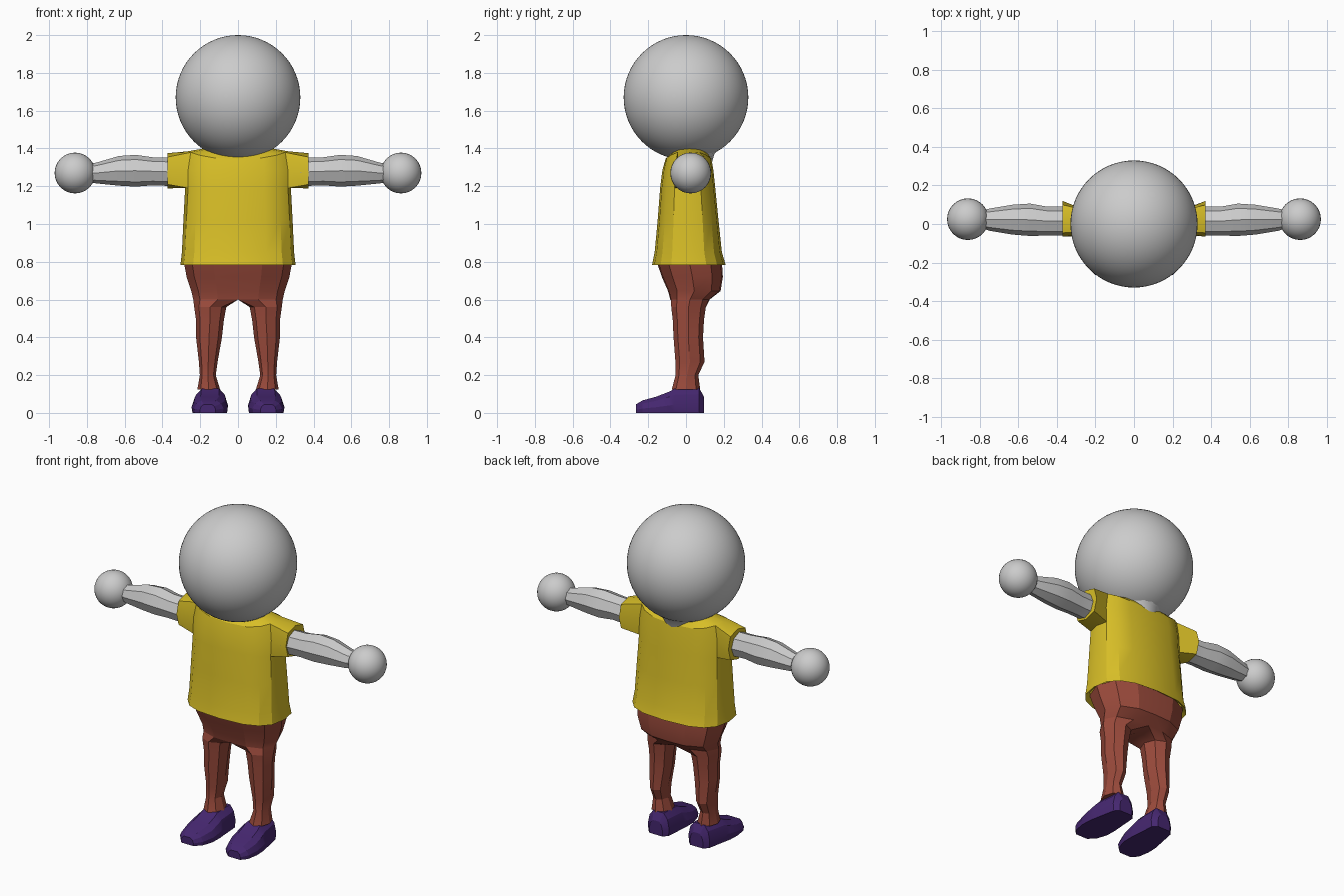
import bpy, bmesh, math
from mathutils import Vector, Matrix

if "Cube" in bpy.data.objects:
    bpy.data.objects.remove(bpy.data.objects["Cube"])


def material(name, rgb):
    m = bpy.data.materials.new(name)
    m.diffuse_color = (*rgb, 1)
    m.use_nodes = True
    m.node_tree.nodes["Principled BSDF"].inputs["Base Color"].default_value = m.diffuse_color
    return m


YELLOW = material("shirt_yellow", (0.69, 0.52, 0.02))
RED = material("trouser_red", (0.33, 0.07, 0.045))
PURPLE = material("shoe_purple", (0.06, 0.02, 0.16))


def loft(rings, cap_start=True, cap_end=True):
    """Skin a list of equal-length closed rings."""
    bm = bmesh.new()
    rows = [[bm.verts.new(p) for p in ring] for ring in rings]
    n = len(rows[0])
    for a, b in zip(rows, rows[1:]):
        for i in range(n):
            j = (i + 1) % n
            bm.faces.new((a[i], a[j], b[j], b[i]))
    if cap_start:
        bm.faces.new(rows[0][::-1])
    if cap_end:
        bm.faces.new(rows[-1])
    return bm


def finish(bm, name, mat=None, smooth=None, mirror=False):
    bmesh.ops.recalc_face_normals(bm, faces=bm.faces)
    me = bpy.data.meshes.new(name)
    bm.to_mesh(me)
    bm.free()
    ob = bpy.data.objects.new(name, me)
    bpy.context.collection.objects.link(ob)
    if mat:
        me.materials.append(mat)
    if smooth:
        bpy.ops.object.select_all(action='DESELECT')
        ob.select_set(True)
        bpy.context.view_layer.objects.active = ob
        bpy.ops.object.shade_smooth_by_angle(angle=math.radians(smooth))
    if mirror:
        ob.modifiers.new("Mirror", 'MIRROR').merge_threshold = 0.0005
    return ob


def ball(name, centre, radius, segs, mirror=False):
    bm = bmesh.new()
    bmesh.ops.create_uvsphere(bm, u_segments=segs, v_segments=segs // 2, radius=radius,
                              matrix=Matrix.Translation(centre))
    return finish(bm, name, smooth=60, mirror=mirror)


def spow(v, e):
    return math.copysign(abs(v) ** e, v)


# Head, neck and hands
ball("head", (0, 0, 1.67), 0.33, 64)
neck = [[(r * math.cos(k * math.pi / 8), cy + r * math.sin(k * math.pi / 8), z) for k in range(16)]
        for z, r, cy in [(1.30, 0.11, 0.02), (1.37, 0.125, 0.025), (1.40, 0.155, 0.02), (1.43, 0.21, 0.0)]]
finish(loft(neck), "neck", smooth=60)
ball("hands", (0.863, 0.025, 1.27), 0.108, 32, mirror=True)

# Arms: x, y back/front, z top/bottom
arm = []
for x, y0, y1, z0, z1 in [(0.33, -0.06, 0.09, 1.20, 1.35), (0.45, -0.06, 0.09, 1.205, 1.353),
                          (0.54, -0.062, 0.106, 1.198, 1.366), (0.63, -0.055, 0.10, 1.203, 1.36),
                          (0.75, -0.035, 0.08, 1.215, 1.325), (0.80, -0.02, 0.07, 1.225, 1.315)]:
    cy, ry, cz, rz = (y0 + y1) / 2, (y1 - y0) / 2, (z0 + z1) / 2, (z1 - z0) / 2
    arm.append([(x, cy + ry * math.cos(k * math.pi / 4), cz + rz * math.sin(k * math.pi / 4))
                for k in range(8)])
finish(loft(arm), "arms", smooth=20, mirror=True)

# Shirt body: z, half width, front y, back y, neckline dip
shirt = []
for z, rx, yf, yb, dip in [(0.80, 0.283, -0.15, 0.185, 0), (0.783, 0.305, -0.18, 0.21, 0),
                           (0.85, 0.297, -0.166, 0.19, 0), (1.02, 0.289, -0.15, 0.172, 0),
                           (1.19, 0.28, -0.137, 0.155, 0), (1.285, 0.28, -0.125, 0.145, 0),
                           (1.385, 0.265, -0.108, 0.135, 0.04), (1.402, 0.17, -0.085, 0.12, 0.035)]:
    ring = []
    for k in range(16):
        c, s = math.cos(k * math.pi / 8), math.sin(k * math.pi / 8)
        ring.append((rx * spow(c, 0.72), (yf + yb) / 2 + (yb - yf) / 2 * spow(s, 0.77), z - dip * s * s))
    shirt.append(ring)
bm = loft(shirt, False, False)

# Sleeves: pull the armhole faces outwards into an eight-sided cuff
for side in (1, -1):
    hole = []
    for f in bm.faces:
        c = f.calc_center_median()
        if c.x * side > 0.25 and 1.2 < c.z < 1.375 and abs(c.y - 0.01) < 0.05:
            hole.append(f)
    ext = bmesh.ops.extrude_face_region(bm, geom=hole)
    for v in ext['geom']:
        if isinstance(v, bmesh.types.BMVert):
            a = max(-1, min(1, round((v.co.y - 0.015) / 0.06)))
            b = max(-1, min(1, round((v.co.z - 1.285) / 0.09)))
            f = 0.78 if a and b else 1
            v.co = Vector((side * 0.372, 0.027 + 0.093 * a * f, 1.282 + 0.093 * b * f))
finish(bm, "shirt", YELLOW, smooth=25)

# Trousers, one half mirrored: legs are octagons, hips are half rings closed on x = 0
HIP = [(0, -1), (0.45, -0.96), (0.85, -0.65), (1, 0), (0.85, 0.65), (0.45, 0.96), (0, 1), (0, 0)]
OCT = [(math.cos(math.radians(a)), math.sin(math.radians(a))) for a in range(-135, 181, 45)]
half = []
for z, x0, x1, yf, yb in [(0.125, 0.095, 0.215, -0.075, 0.075), (0.20, 0.118, 0.202, -0.055, 0.065),
                          (0.27, 0.108, 0.207, -0.056, 0.098), (0.40, 0.085, 0.222, -0.066, 0.09),
                          (0.49, 0.075, 0.222, -0.07, 0.095), (0.56, 0.062, 0.232, -0.078, 0.105)]:
    half.append([((x0 + x1) / 2 + (x1 - x0) / 2 * u, (yf + yb) / 2 + (yb - yf) / 2 * v, z)
                 for u, v in OCT])
for z, rx, yf, yb in [(0.60, 0.237, -0.083, 0.125), (0.645, 0.247, -0.095, 0.183),
                      (0.72, 0.272, -0.128, 0.195), (0.80, 0.287, -0.155, 0.19)]:
    half.append([(rx * u, (yf + yb) / 2 + (yb - yf) / 2 * v, z) for u, v in HIP])
bm = loft(half)
inner = [f for f in bm.faces if all(abs(v.co.x) < 1e-5 for v in f.verts)]
bmesh.ops.delete(bm, geom=inner, context='FACES')
finish(bm, "trousers", RED, smooth=18, mirror=True)

# Shoes: y, centre x, half width, height
shoe = []
for y, cx, w, h in [(0.095, 0.138, 0.045, 0.085), (0.07, 0.138, 0.072, 0.132), (-0.06, 0.146, 0.09, 0.128),
                    (-0.09, 0.148, 0.095, 0.112), (-0.16, 0.15, 0.096, 0.085),
                    (-0.23, 0.155, 0.078, 0.066), (-0.265, 0.16, 0.042, 0.045)]:
    shoe.append([(cx + w * u, y, h * v) for u, v in
                 [(-0.95, 0), (0.95, 0), (1, 0.35), (0.84, 0.75), (0.5, 1),
                  (-0.5, 1), (-0.84, 0.75), (-1, 0.35)]])
finish(loft(shoe), "shoes", PURPLE, smooth=20, mirror=True)
